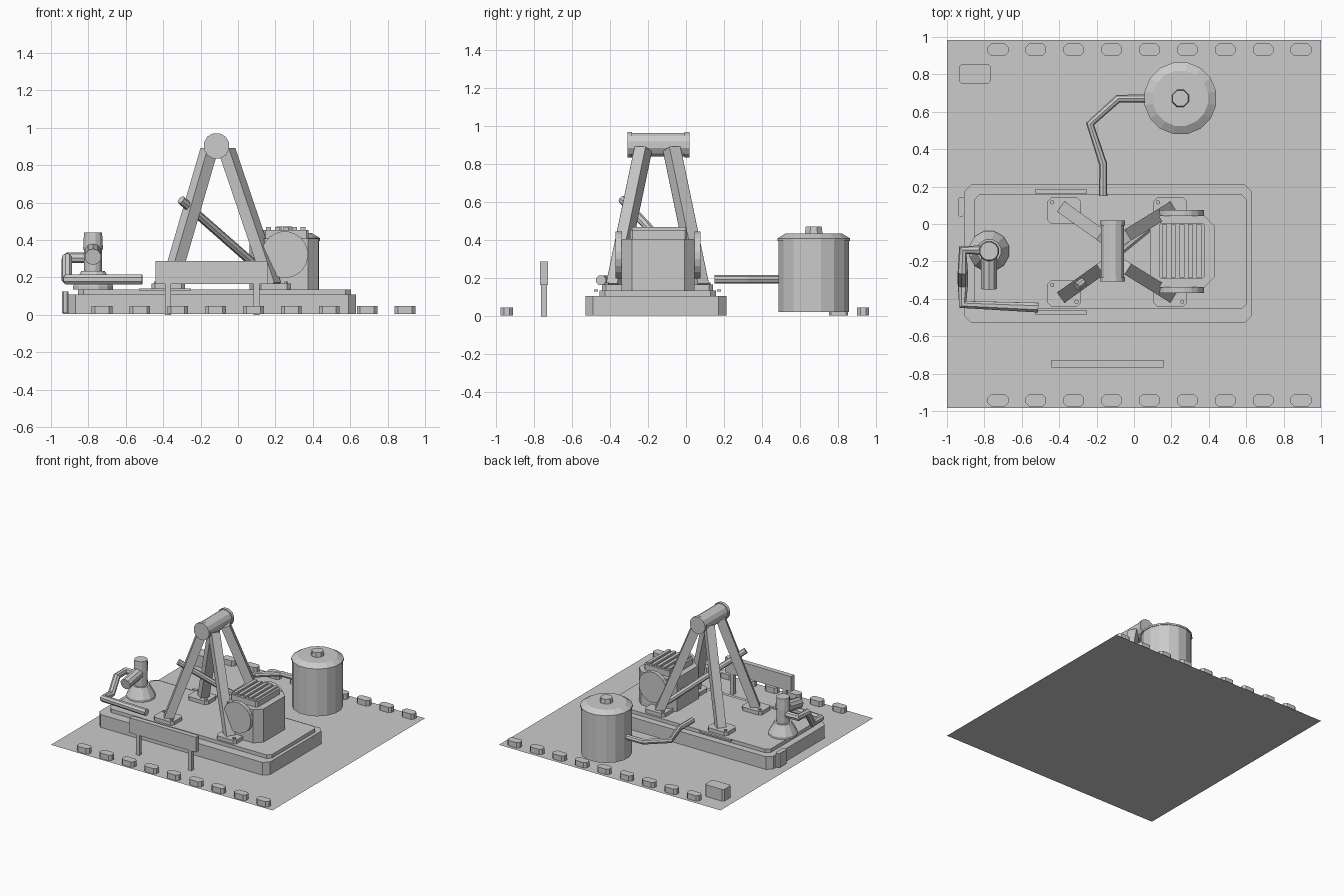
import bpy, bmesh, math
from mathutils import Vector

if "Cube" in bpy.data.objects:
    bpy.data.objects.remove(bpy.data.objects["Cube"])

grey = bpy.data.materials.new("plain grey")
grey.use_nodes = True
grey.diffuse_color = (0.6, 0.6, 0.6, 1)
grey.node_tree.nodes["Principled BSDF"].inputs["Base Color"].default_value = (0.6, 0.6, 0.6, 1)


def finish(name, bm):
    bmesh.ops.recalc_face_normals(bm, faces=bm.faces)
    mesh = bpy.data.meshes.new(name)
    bm.to_mesh(mesh)
    bm.free()
    mesh.materials.append(grey)
    ob = bpy.data.objects.new(name, mesh)
    bpy.context.collection.objects.link(ob)
    return ob


def slab(name, x, y, z, cut=0.0):
    """Box over three ranges, with its upright edges chamfered."""
    bm = bmesh.new()
    bmesh.ops.create_cube(bm, size=1)
    for v in bm.verts:
        v.co = [r[0] + (c + 0.5) * (r[1] - r[0]) for c, r in zip(v.co, (x, y, z))]
    if cut:
        upright = [e for e in bm.edges
                   if abs(e.verts[0].co.z - e.verts[1].co.z) > 1e-4]
        bmesh.ops.bevel(bm, geom=upright, offset=cut, segments=1, affect='EDGES')
    return finish(name, bm)


def lathe(name, centre, profile, sides, axis='Z'):
    """Closed turned part; profile holds (radius, distance along axis)."""
    bm = bmesh.new()
    rings = []
    for r, h in profile:
        ring = []
        for i in range(sides):
            a = 2 * math.pi * (i + 0.5) / sides
            p = Vector((r * math.cos(a), r * math.sin(a), h))
            if axis == 'Y':
                p = Vector((p.x, p.z, p.y))
            ring.append(bm.verts.new(p + Vector(centre)))
        rings.append(ring)
    for low, high in zip(rings, rings[1:]):
        for i in range(sides):
            j = (i + 1) % sides
            bm.faces.new((low[i], low[j], high[j], high[i]))
    bm.faces.new(rings[0])
    bm.faces.new(rings[-1])
    return finish(name, bm)


def beam(name, a, b, width, sides=4):
    """Straight bar between two points."""
    a, b = Vector(a), Vector(b)
    ob = lathe(name, (0, 0, 0), [(width, 0), (width, (b - a).length)], sides)
    ob.rotation_euler = (b - a).to_track_quat('Z', 'Y').to_euler()
    ob.location = a
    return ob


def pipe(name, points, radius):
    """Bent eight-sided pipe."""
    curve = bpy.data.curves.new(name, 'CURVE')
    curve.dimensions = '3D'
    curve.bevel_depth = radius
    curve.bevel_resolution = 2
    curve.use_fill_caps = True
    line = curve.splines.new('POLY')
    line.points.add(len(points) - 1)
    for p, co in zip(line.points, points):
        p.co = (*co, 1)
    line.use_smooth = False
    curve.materials.append(grey)
    ob = bpy.data.objects.new(name, curve)
    bpy.context.collection.objects.link(ob)
    bpy.ops.object.select_all(action='DESELECT')
    ob.select_set(True)
    bpy.context.view_layer.objects.active = ob
    bpy.ops.object.convert(target='MESH')


# Ground sheet
bm = bmesh.new()
bmesh.ops.create_grid(bm, x_segments=1, y_segments=1, size=1)
for v in bm.verts:
    v.co.y *= 0.984
finish("ground_sheet", bm)

# Edge kerb stones along front and back
for side, y in (("front", -0.943), ("back", 0.932)):
    for i in range(9):
        x = -0.727 + i * 0.2025
        slab(f"{side}_kerb_{i + 1}", (x - 0.055, x + 0.055),
             (y - 0.032, y + 0.032), (0.004, 0.048), 0.018)

# Stepped foundation
slab("foundation", (-0.91, 0.632), (-0.529, 0.212), (0.004, 0.108), 0.04)
slab("foundation_top", (-0.856, 0.605), (-0.455, 0.158), (0.108, 0.137), 0.03)
slab("foundation_step", (-0.942, -0.905), (0.04, 0.145), (0.01, 0.125), 0.01)
for side, y in (("front", -0.473), ("back", 0.174)):
    slab(f"{side}_edge_strip", (-0.53, -0.25), (y - 0.011, y + 0.011), (0.13, 0.142))

# Four-legged frame with feet, bolts and head drum
MX, MY = -0.09, -0.15
for sx in (-1, 1):
    for sy in (-1, 1):
        tag = ("right" if sx < 0 else "left") + ("_front" if sy < 0 else "_back")
        fx, fy = MX + sx * 0.283, MY + sy * 0.221
        slab(tag + "_foot", (fx - 0.09, fx + 0.09), (fy - 0.07, fy + 0.07),
             (0.137, 0.167), 0.02)
        for k in (-1, 1):
            lathe(f"{tag}_bolt_{k}", (fx + k * 0.065, fy - k * 0.045, 0.167),
                  [(0.012, 0), (0.012, 0.012)], 6)
        beam(tag + "_leg", (MX + sx * 0.275, MY + sy * 0.225, 0.16),
             (-0.107 + sx * 0.048, MY + sy * 0.075, 0.88), 0.048)
lathe("head_drum", (-0.115, -0.145, 0.903),
      [(0.07, -0.163), (0.07, -0.138), (0.064, -0.138), (0.064, 0.138),
       (0.07, 0.138), (0.07, 0.163)], 12, 'Y')
beam("diagonal_rod", (-0.305, -0.335, 0.615), (0.19, 0.07, 0.18), 0.023, 8)

# Motor housing with end discs, lid and cooling fins
slab("motor_body", (0.086, 0.43), (-0.34, 0.046), (0.137, 0.408), 0.055)
slab("motor_lid", (0.134, 0.378), (-0.294, 0.006), (0.408, 0.455), 0.012)
for i in range(5):
    x = 0.164 + i * 0.046
    slab(f"motor_fin_{i + 1}", (x - 0.013, x + 0.013), (-0.285, -0.003), (0.455, 0.47))
for side, y in (("front", -0.354), ("back", 0.06)):
    lathe(f"{side}_motor_disc", (0.25, y, 0.322), [(0.125, -0.016), (0.125, 0.016)], 20, 'Y')

# Board on two posts
slab("board", (-0.441, 0.158), (-0.767, -0.727), (0.165, 0.288))
for side, x in (("right", -0.373), ("left", 0.098)):
    slab(f"{side}_board_post", (x - 0.016, x + 0.016), (-0.762, -0.732), (0, 0.17))

# Storage tank, cap and feed pipe
lathe("tank", (0.248, 0.672, 0),
      [(0.19, 0.022), (0.19, 0.396), (0.195, 0.396), (0.195, 0.41), (0.15, 0.437)], 16)
lathe("tank_cap", (0.248, 0.672, 0.435), [(0.05, 0), (0.045, 0.038)], 8)
pipe("tank_pipe", [(0.08, 0.67, 0.195), (-0.085, 0.67, 0.195), (-0.235, 0.535, 0.195),
                   (-0.165, 0.32, 0.195), (-0.165, 0.15, 0.195)], 0.022)

# Well head with outlet arm and bent pipe
lathe("well_head", (-0.775, -0.145, 0),
      [(0.11, 0.135), (0.11, 0.155), (0.065, 0.235), (0.05, 0.235),
       (0.05, 0.35), (0.055, 0.35), (0.05, 0.44)], 12)
beam("well_arm", (-0.775, -0.145, 0.345), (-0.775, -0.345, 0.31), 0.044, 10)
pipe("well_pipe", [(-0.775, -0.14, 0.305), (-0.915, -0.14, 0.305), (-0.915, -0.255, 0.305),
                   (-0.915, -0.325, 0.19), (-0.915, -0.43, 0.19), (-0.512, -0.447, 0.19)], 0.028)

# Small utility box at the back corner
slab("utility_box", (-0.936, -0.766), (0.752, 0.853), (0.004, 0.1), 0.012)
